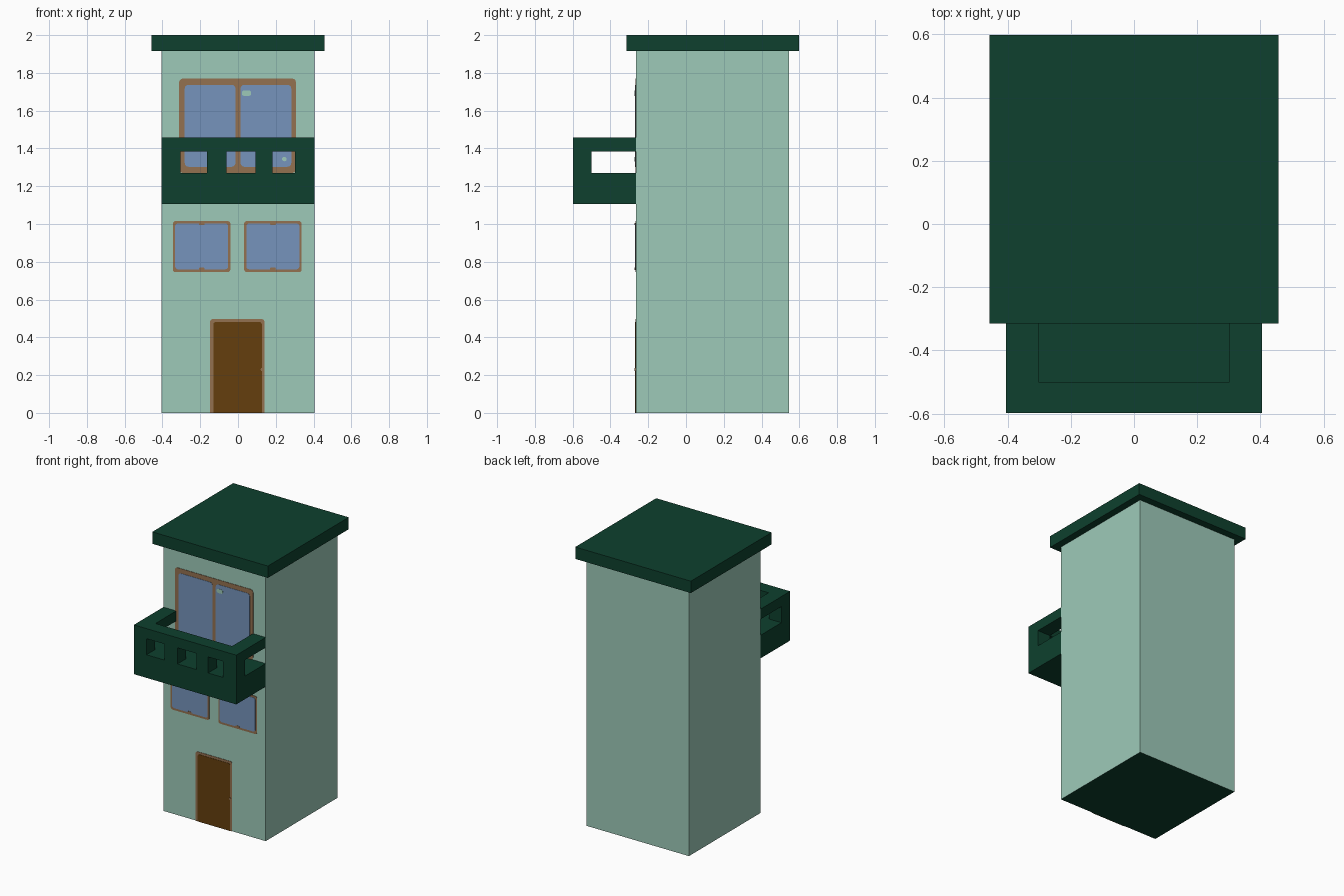
import bpy, bmesh, math

if "Cube" in bpy.data.objects:
    bpy.data.objects.remove(bpy.data.objects["Cube"])


def material(name, rgb):
    lin = [(c / 255 / 12.92) if c < 11 else ((c / 255 + 0.055) / 1.055) ** 2.4 for c in rgb]
    m = bpy.data.materials.new(name)
    m.diffuse_color = (*lin, 1)
    m.use_nodes = True
    m.node_tree.nodes["Principled BSDF"].inputs["Base Color"].default_value = m.diffuse_color
    return m


MINT = material("mint wall", (157, 202, 185))
GREEN = material("dark green", (14, 64, 46))
GLASS = material("blue glass", (118, 148, 188))
FRAME = material("tan frame", (148, 113, 80))
DOOR = material("brown door", (101, 63, 13))


def finish(name, bm, *mats):
    bmesh.ops.recalc_face_normals(bm, faces=bm.faces)
    me = bpy.data.meshes.new(name)
    bm.to_mesh(me)
    bm.free()
    for m in mats:
        me.materials.append(m)
    ob = bpy.data.objects.new(name, me)
    bpy.context.collection.objects.link(ob)
    return ob


def box(name, x0, x1, y0, y1, z0, z1, mat):
    bm = bmesh.new()
    bmesh.ops.create_cube(bm, size=1)
    for v in bm.verts:
        v.co = (x1 if v.co.x > 0 else x0, y1 if v.co.y > 0 else y0, z1 if v.co.z > 0 else z0)
    return finish(name, bm, mat)


WALL_Y = -0.265


def plate(name, x0, x1, z0, z1, mat, thick, r=0.015, square_base=False):
    """Thin rounded rectangle lying on the front wall."""
    bm = bmesh.new()
    pts = []
    for cx, cz, a0 in ((x1, z1, 0), (x0, z1, 90), (x0, z0, 180), (x1, z0, 270)):
        if square_base and cz == z0:
            pts.append((cx, cz))
            continue
        ox = cx - r if cx == x1 else cx + r
        oz = cz - r if cz == z1 else cz + r
        for k in range(4):
            a = math.radians(a0 + 30 * k)
            pts.append((ox + r * math.cos(a), oz + r * math.sin(a)))
    face = bm.faces.new([bm.verts.new((x, WALL_Y, z)) for x, z in pts])
    ext = bmesh.ops.extrude_face_region(bm, geom=[face])
    for v in ext["geom"]:
        if isinstance(v, bmesh.types.BMVert):
            v.co.y -= thick
    return finish(name, bm, mat)


# Tower body with a dark underside, and the overhanging roof slab
body = box("tower_body", -0.405, 0.405, WALL_Y, 0.545, 0, 1.915, MINT)
body.data.materials.append(GREEN)
for p in body.data.polygons:
    p.material_index = 1 if p.normal.z < -0.5 else 0
box("roof_slab", -0.457, 0.457, -0.315, 0.598, 1.915, 2.0, GREEN)

# Balcony: solid block with a pocket, open sides and three front openings cut out
balcony = box("balcony", -0.405, 0.405, -0.598, WALL_Y, 1.105, 1.457, GREEN)
cuts = [(-0.303, 0.303, -0.5, -0.1, 1.27, 1.6), (-0.6, 0.6, -0.5, -0.1, 1.27, 1.385)]
cuts += [(a, b, -0.8, -0.4, 1.27, 1.385) for a, b in ((-0.305, -0.163), (-0.06, 0.092), (0.182, 0.302))]
bpy.context.view_layer.objects.active = balcony
for c in cuts:
    cutter = box("balcony_cutter", *c, GREEN)
    cutter.hide_render = True
    mod = balcony.modifiers.new("cut", 'BOOLEAN')
    mod.operation = 'DIFFERENCE'
    mod.solver = 'EXACT'
    mod.object = cutter
    bpy.ops.object.modifier_apply(modifier=mod.name)
    bpy.data.objects.remove(cutter)

# Tall balcony window with two panes
plate("balcony_window_frame", -0.312, 0.307, 1.27, 1.77, FRAME, 0.003, 0.02)
for side, x0, x1 in (("left", -0.282, -0.013), ("right", 0.013, 0.282)):
    plate(f"balcony_window_pane_{side}", x0, x1, 1.303, 1.737, GLASS, 0.005, 0.02)
plate("glint_upper", 0.02, 0.07, 1.678, 1.707, MINT, 0.007, 0.013)
plate("glint_lower", 0.233, 0.257, 1.332, 1.355, MINT, 0.007, 0.011)

# Middle floor windows, with small frame clips at mid top and bottom
for side, x0 in (("left", -0.345), ("right", 0.032)):
    plate(f"window_frame_{side}", x0, x0 + 0.305, 0.745, 1.016, FRAME, 0.003)
    plate(f"window_pane_{side}", x0 + 0.012, x0 + 0.293, 0.76, 1.003, GLASS, 0.005)
    for end, z in (("bottom", 0.757), ("top", 0.994)):
        plate(f"window_clip_{side}_{end}", x0 + 0.138, x0 + 0.168, z, z + 0.012, FRAME, 0.007, 0.005)

# Door
plate("door_frame", -0.148, 0.14, 0, 0.497, FRAME, 0.003, 0.015, True)
plate("door_panel", -0.13, 0.126, 0, 0.481, DOOR, 0.005, 0.012, True)
plate("door_knob", 0.12, 0.134, 0.222, 0.238, FRAME, 0.007, 0.006)
